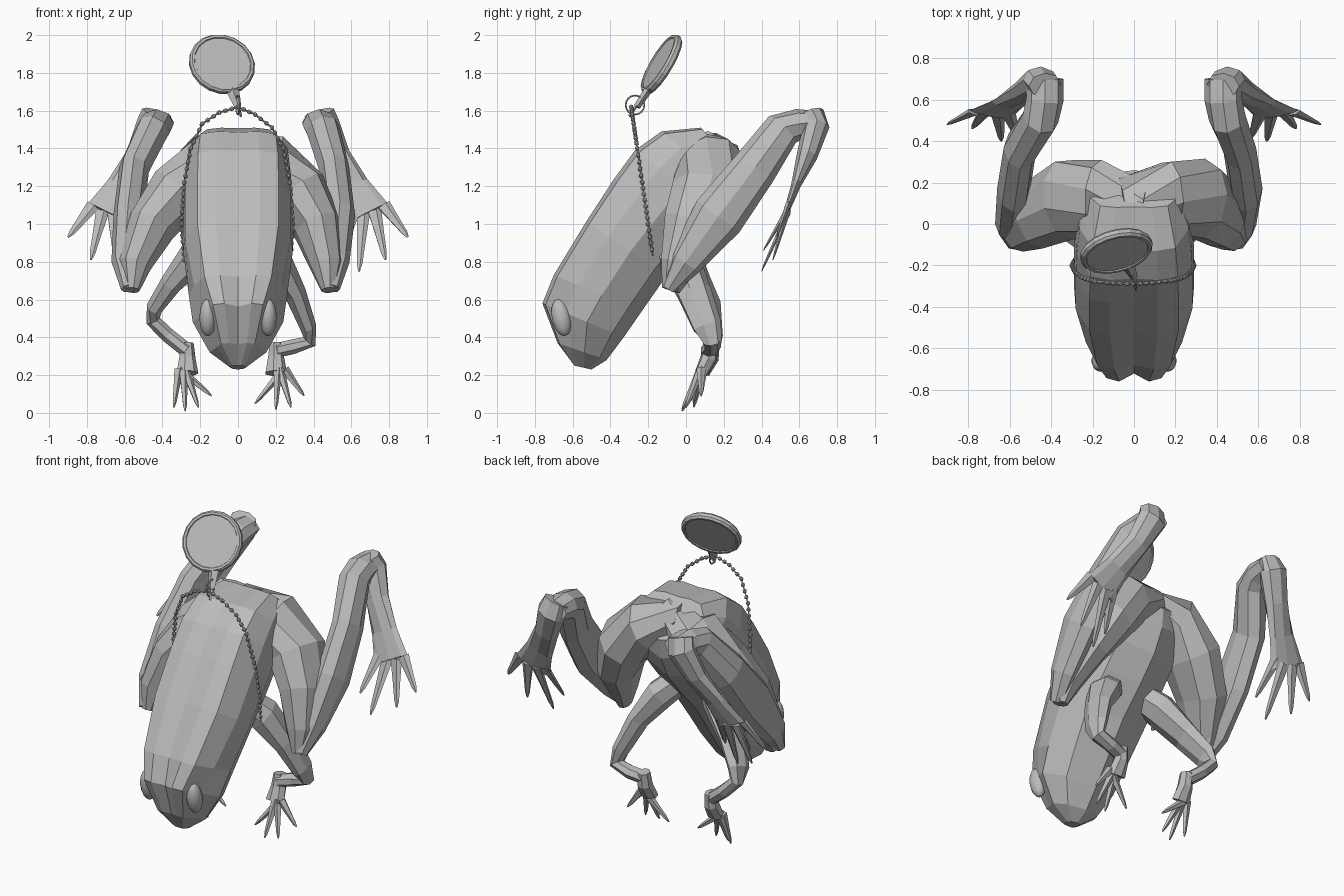
import bpy, bmesh, math
from mathutils import Vector, Matrix

cube = bpy.data.objects.get("Cube")
if cube:
    bpy.data.objects.remove(cube, do_unlink=True)

GREY = (0.5, 0.5, 0.5, 1.0)
grey = bpy.data.materials.new("plain_grey")
grey.use_nodes = True
grey.diffuse_color = GREY
grey.node_tree.nodes["Principled BSDF"].inputs["Base Color"].default_value = GREY


def finish(bm, name):
    """Turn a bmesh into a named, flat shaded object."""
    bmesh.ops.recalc_face_normals(bm, faces=bm.faces[:])
    mesh = bpy.data.meshes.new(name)
    bm.to_mesh(mesh)
    bm.free()
    mesh.materials.append(grey)
    obj = bpy.data.objects.new(name, mesh)
    bpy.context.collection.objects.link(obj)
    return obj


def skin(bm, rings):
    """Join rings of points with quads and close both ends."""
    loops = [[bm.verts.new(p) for p in ring] for ring in rings]
    for low, high in zip(loops, loops[1:]):
        for i in range(len(low)):
            j = (i + 1) % len(low)
            bm.faces.new((low[i], low[j], high[j], high[i]))
    bm.faces.new(loops[0][::-1])
    bm.faces.new(loops[-1])


def limb(bm, stations, sides=7, across=(1, 0, 0)):
    """Sweep an ellipse along stations of (x, y, z, width, depth)."""
    centres = [Vector(s[:3]) for s in stations]
    rings = []
    for i, (centre, station) in enumerate(zip(centres, stations)):
        along = (centres[min(i + 1, len(centres) - 1)] - centres[max(i - 1, 0)]).normalized()
        u = Vector(across)
        u = (u - along * u.dot(along)).normalized()
        v = along.cross(u)
        turns = [math.tau * k / sides for k in range(sides)]
        rings.append([centre + u * math.cos(t) * station[3] + v * math.sin(t) * station[4]
                      for t in turns])
    skin(bm, rings)


def digits(bm, roots, tips, thick, flat):
    """Tapered toes or fingers; flat is the ratio of depth to width."""
    for root, tip in zip(roots, tips):
        root, tip = Vector(root), Vector(tip)
        limb(bm, [(*root.lerp(tip, f), thick * s, thick * s * flat)
                  for f, s in ((0, 1.4), (0.5, 0.9), (0.85, 0.6), (1, 0.2))], sides=5)


# Body: stations of top (y, z), bottom (y, z), half width and narrowing of the upper side
body_stations = [
    (-0.59, 0.25, -0.50, 0.23, 0.04, 1),
    (-0.68, 0.37, -0.42, 0.28, 0.15, 0.8),
    (-0.76, 0.58, -0.33, 0.40, 0.24, 0.75),
    (-0.70, 0.73, -0.24, 0.53, 0.26, 0.92),
    (-0.53, 1.01, -0.10, 0.73, 0.29, 1),
    (-0.38, 1.24, 0.06, 0.90, 0.29, 1),
    (-0.27, 1.39, 0.18, 1.04, 0.285, 1),
    (-0.13, 1.49, 0.25, 1.18, 0.27, 1),
    (0.08, 1.51, 0.26, 1.30, 0.22, 1),
]
half_profile = [(0.4, 0.0), (0.74, 0.04), (0.97, 0.28), (1.0, 0.55), (0.72, 0.86)]
bm = bmesh.new()
rings = []
for ty, tz, by, bz, w, narrow in body_stations:
    side = [(x * (narrow if t < 0.3 else 1), t) for x, t in half_profile]
    crease = 0.015 + (1 - narrow) * 0.3
    profile = [(0, crease)] + side + [(0, 1)] + [(-x, t) for x, t in side[::-1]]
    rings.append([(x * w, ty + (by - ty) * t, tz + (bz - tz) * t) for x, t in profile])
skin(bm, rings)
finish(bm, "body")

for s, side in ((1, "left"), (-1, "right")):
    wide = 0.08 if s < 0 else 0      # the right knee is held further out

    # Eye
    bm = bmesh.new()
    bmesh.ops.create_uvsphere(bm, u_segments=14, v_segments=10, radius=1)
    place = (Matrix.Translation((s * 0.16, -0.66, 0.505)) @ Matrix.Rotation(0.2, 4, "X")
             @ Matrix.Diagonal((0.045, 0.05, 0.1, 1)))
    bmesh.ops.transform(bm, matrix=place, verts=bm.verts[:])
    eye = finish(bm, side + "_eye")
    eye.data.polygons.foreach_set("use_smooth", [True] * len(eye.data.polygons))

    # Thigh
    bm = bmesh.new()
    limb(bm, [(s * -0.06, 0.09, 1.35, 0.13, 0.15),
              (s * 0.17, 0.13, 1.32, 0.16, 0.18),
              (s * 0.32, 0.12, 1.17, 0.16, 0.20),
              (s * (0.42 + wide / 2), 0.05, 0.98, 0.13, 0.18),
              (s * (0.47 + wide), -0.04, 0.78, 0.09, 0.10),
              (s * (0.48 + wide), -0.08, 0.65, 0.04, 0.05)], sides=9)
    finish(bm, side + "_thigh")

    # Shank, from the knee up to the raised heel
    bm = bmesh.new()
    limb(bm, [(s * (0.49 + wide), -0.09, 0.66, 0.05, 0.04),
              (s * (0.52 + wide), 0.00, 0.80, 0.07, 0.09),
              (s * (0.54 + wide / 2), 0.17, 1.04, 0.08, 0.14),
              (s * (0.51 + wide / 2), 0.36, 1.29, 0.08, 0.12),
              (s * 0.45, 0.51, 1.50, 0.09, 0.10),
              (s * 0.43, 0.60, 1.53, 0.09, 0.08),
              (s * 0.43, 0.70, 1.54, 0.09, 0.06)], sides=8)
    finish(bm, side + "_shank")

    # Hind foot with webbed palm and long toes
    bm = bmesh.new()
    limb(bm, [(s * 0.43, 0.67, 1.59, 0.08, 0.06),
              (s * 0.45, 0.69, 1.52, 0.09, 0.07),
              (s * 0.52, 0.64, 1.36, 0.075, 0.055),
              (s * 0.61, 0.58, 1.20, 0.085, 0.025),
              (s * 0.69, 0.53, 1.06, 0.115, 0.014)], sides=8)
    roots = [(s * x, 0.54, z) for x, z in ((0.77, 1.10), (0.72, 1.07), (0.66, 1.06), (0.61, 1.08))]
    tips = [(s * 0.9, 0.48, 0.93), (s * 0.78, 0.46, 0.81),
            (s * 0.64, 0.40, 0.75), (s * 0.56, 0.41, 0.86)]
    digits(bm, roots, tips, 0.028, 0.4)
    finish(bm, side + "_hind_foot")

# Front legs: each side has its own pose
arms = {
    "left": [(0.08, -0.12, 0.92, 0.09, 0.08), (0.20, -0.03, 0.80, 0.11, 0.09),
             (0.30, 0.04, 0.64, 0.095, 0.06),
             (0.37, 0.11, 0.46, 0.08, 0.045), (0.38, 0.14, 0.38, 0.05, 0.04),
             (0.29, 0.14, 0.35, 0.045, 0.04), (0.20, 0.12, 0.33, 0.045, 0.04)],
    "right": [(-0.08, -0.12, 0.96, 0.09, 0.08), (-0.22, -0.03, 0.84, 0.11, 0.09),
              (-0.35, 0.04, 0.69, 0.095, 0.06),
              (-0.44, 0.11, 0.56, 0.08, 0.045), (-0.45, 0.14, 0.49, 0.05, 0.04),
              (-0.37, 0.15, 0.41, 0.045, 0.04), (-0.27, 0.13, 0.33, 0.045, 0.04)],
}
finger_tips = {
    "left": [(0.09, 0.04, 0.05), (0.20, -0.02, 0.02), (0.28, 0.0, 0.03), (0.35, 0.08, 0.09)],
    "right": [(-0.14, 0.08, 0.09), (-0.21, 0.0, 0.03), (-0.28, -0.02, 0.01), (-0.34, 0.04, 0.03)],
}
for side, stations in arms.items():
    bm = bmesh.new()
    limb(bm, stations, sides=7, across=(0, 1, 0))
    finish(bm, side + "_front_leg")
    # Hand and fingers
    wx, wy, wz = stations[-1][:3]
    bm = bmesh.new()
    limb(bm, [(wx, wy + 0.01, wz + 0.04, 0.035, 0.04),
              (wx, wy, wz - 0.04, 0.045, 0.045),
              (wx, wy - 0.04, wz - 0.12, 0.06, 0.035)], sides=7)
    roots = [(wx + math.copysign(d, wx), wy - 0.04, wz - 0.1) for d in (-0.04, -0.01, 0.02, 0.045)]
    digits(bm, roots, finger_tips[side], 0.019, 1)
    finish(bm, side + "_hand")

# Medallion: a disc with a raised rim on both faces, turned slightly to its left
tilt = (Matrix.Translation((-0.085, -0.13, 1.845)) @ Matrix.Rotation(math.radians(15), 4, "Z")
        @ Matrix.Rotation(math.radians(60), 4, "X"))
rim = [(0.152, 0.016), (0.155, 0.022), (0.168, 0.022), (0.178, 0.01)]
rim += [(r, -h) for r, h in rim[::-1]]
bm = bmesh.new()
turns = [math.tau * k / 18 for k in range(18)]
skin(bm, [[tilt @ Vector((r * math.cos(t), r * math.sin(t), h)) for t in turns] for r, h in rim])
finish(bm, "medallion")

# Hanger between medallion and ring
bm = bmesh.new()
limb(bm, [(-0.03, -0.20, 1.71, 0.035, 0.022), (0.0, -0.26, 1.62, 0.018, 0.018)], sides=4)
limb(bm, [(0.0, -0.26, 1.63, 0.008, 0.008), (0.015, -0.30, 1.57, 0.008, 0.008)], sides=4)
finish(bm, "hanger")

# Ring
bpy.ops.mesh.primitive_torus_add(location=(0, -0.27, 1.63), rotation=(0, math.pi / 2, 0.2),
                                 major_radius=0.05, minor_radius=0.005,
                                 major_segments=16, minor_segments=5)
ring = bpy.context.object
ring.name = "ring"
ring.data.materials.append(grey)

# Chain: beads spaced evenly along a path that lies in one leaning plane
path = [(-0.285, 0.81), (-0.30, 1.0), (-0.285, 1.22), (-0.25, 1.40), (-0.19, 1.53), (-0.1, 1.59),
        (0.0, 1.62), (0.09, 1.58), (0.18, 1.51), (0.24, 1.40), (0.275, 1.22), (0.29, 1.0),
        (0.28, 0.83)]
points = [Vector((x, -0.29 + (1.62 - z) * 0.145, z)) for x, z in path]
bm = bmesh.new()
limb(bm, [(*p, 0.005, 0.005) for p in points], sides=4, across=(0, 1, 0))
for a, b in zip(points, points[1:]):
    count = max(2, round((b - a).length / 0.034))
    turn = (b - a).to_track_quat("Z", "Y").to_matrix().to_4x4()
    for k in range(count):
        place = Matrix.Translation(a.lerp(b, k / count)) @ turn @ Matrix.Diagonal((1, 1, 1.2, 1))
        bmesh.ops.create_icosphere(bm, subdivisions=1, radius=0.013, matrix=place)
finish(bm, "chain")
